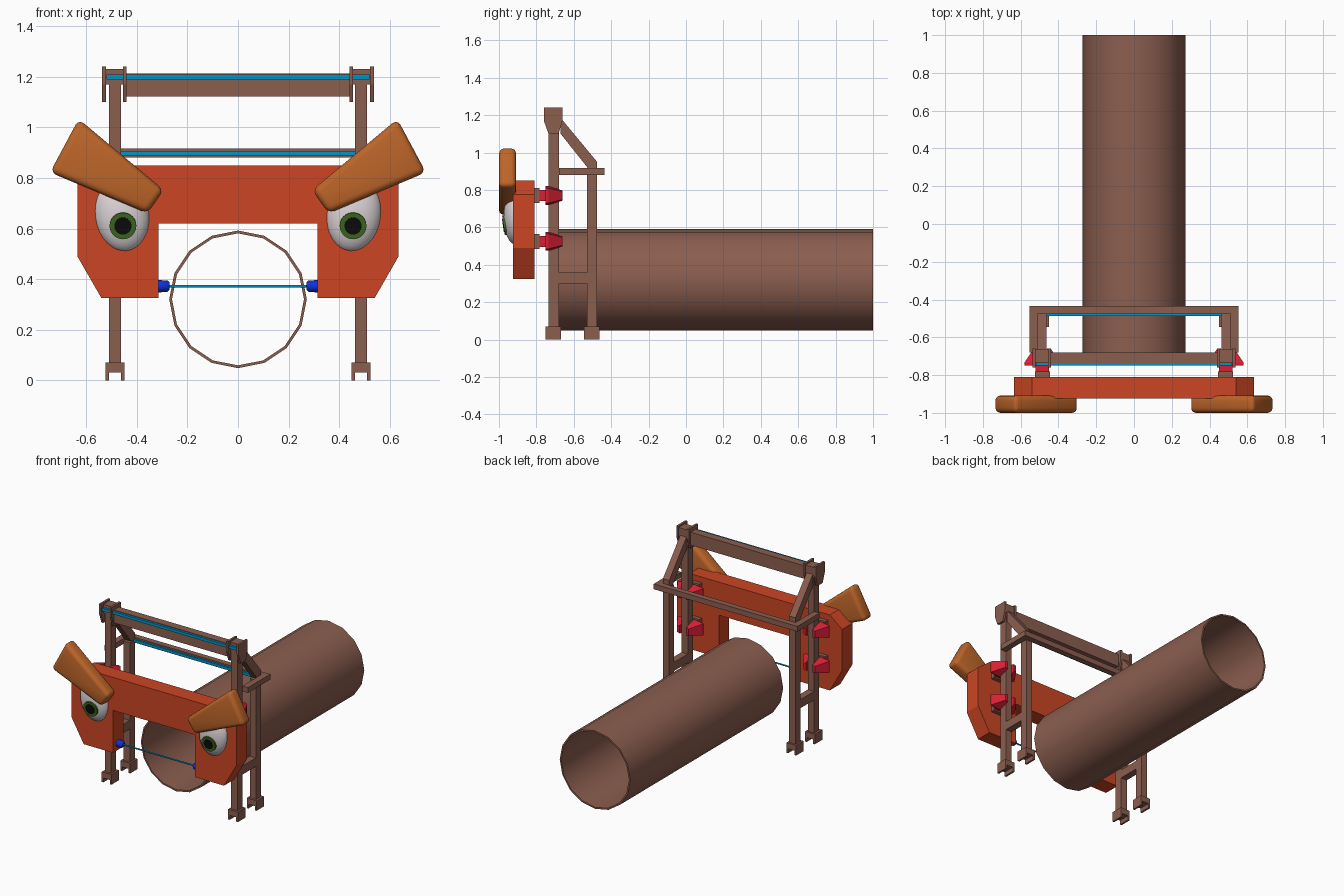
import bpy, bmesh, math
from mathutils import Matrix, Vector

if "Cube" in bpy.data.objects:
    bpy.data.objects.remove(bpy.data.objects["Cube"])


def material(name, r, g, b):
    m = bpy.data.materials.new(name)
    m.diffuse_color = (r, g, b, 1)
    m.use_nodes = True
    m.node_tree.nodes["Principled BSDF"].inputs["Base Color"].default_value = m.diffuse_color
    return m


BROWN = material("brown", 0.26, 0.112, 0.078)
ORANGE = material("orange red", 0.60, 0.06, 0.017)
HORN = material("horn orange", 0.51, 0.13, 0.022)
RED = material("red", 0.68, 0.014, 0.035)
CYAN = material("cyan blue", 0.0, 0.30, 0.60)
BLUE = material("deep blue", 0.005, 0.03, 0.72)
WHITE = material("eye white", 0.72, 0.66, 0.68)
GREEN = material("iris green", 0.05, 0.14, 0.015)
BLACK = material("pupil black", 0.004, 0.004, 0.004)


def finish(name, bm, mat, mirror=False, smooth=None):
    bmesh.ops.recalc_face_normals(bm, faces=bm.faces)
    me = bpy.data.meshes.new(name)
    bm.to_mesh(me)
    bm.free()
    me.materials.append(mat)
    ob = bpy.data.objects.new(name, me)
    bpy.context.collection.objects.link(ob)
    if smooth:
        bpy.ops.object.select_all(action='DESELECT')
        ob.select_set(True)
        bpy.context.view_layer.objects.active = ob
        bpy.ops.object.shade_smooth_by_angle(angle=math.radians(smooth))
    if mirror:
        mod = ob.modifiers.new("mirror", 'MIRROR')
        mod.use_mirror_merge = False
    return ob


def loft(name, rings, mat, closed=False, mirror=False, smooth=None, bevel=0):
    """Skin a list of equal rings; cap the ends unless closed."""
    bm = bmesh.new()
    vs = [[bm.verts.new(p) for p in ring] for ring in rings]
    n = len(vs[0])
    pairs = list(zip(vs, vs[1:])) + ([(vs[-1], vs[0])] if closed else [])
    for a, b in pairs:
        for i in range(n):
            j = (i + 1) % n
            bm.faces.new((a[i], a[j], b[j], b[i]))
    if not closed:
        bm.faces.new(vs[0])
        bm.faces.new(vs[-1])
    if bevel:
        bmesh.ops.recalc_face_normals(bm, faces=bm.faces)
        bmesh.ops.bevel(bm, geom=bm.edges[:], offset=bevel, segments=3,
                        profile=0.5, affect='EDGES')
    return finish(name, bm, mat, mirror, smooth)


def box(name, x, y, z, mat=BROWN, mirror=True):
    rings = [[(x[0], y[0], k), (x[1], y[0], k), (x[1], y[1], k), (x[0], y[1], k)] for k in z]
    return loft(name, rings, mat, mirror=mirror)


def side_plate(name, x, yz, mat=BROWN):
    return loft(name, [[(k, y, z) for y, z in yz] for k in x], mat, mirror=True)


def front_plate(name, y, xz, mat, **kw):
    return loft(name, [[(x, k, z) for x, z in xz] for k in y], mat, **kw)


def disc(name, centre, radius, depth, tilt, mat):
    bm = bmesh.new()
    m = Matrix.Translation(centre) @ Matrix.Rotation(math.radians(90 + tilt), 4, 'X')
    bmesh.ops.create_cone(bm, cap_ends=True, segments=24, radius1=radius,
                          radius2=radius, depth=depth, matrix=m)
    return finish(name, bm, mat, True, 35)


# Open pipe
def circle(r, y):
    return [(r * math.sin(i * math.pi / 8), y, 0.32 + r * math.cos(i * math.pi / 8))
            for i in range(16)]


loft("tunnel_pipe", [circle(0.272, -0.68), circle(0.272, 1), circle(0.261, 1),
                     circle(0.261, -0.68)], BROWN, closed=True, smooth=30)

# Legs, feet and lower braces
PX = (0.462, 0.51)
for part, y, top in (("front", (-0.735, -0.68), 1.18), ("rear", (-0.53, -0.475), 0.90)):
    box(part + "_post", PX, y, (0.04, top))
    fy = (y[0] - 0.015, y[1] + 0.012)
    box(part + "_foot", (0.449, 0.524), fy, (0.03, 0.07))
    box(part + "_foot_inner_flange", (0.449, 0.462), fy, (0, 0.03))
    box(part + "_foot_outer_flange", (0.511, 0.524), fy, (0, 0.03))
box("lower_brace", PX, (-0.68, -0.53), (0.30, 0.36))

# Upper bracket, diagonal braces and beams
bracket = [(-0.76, 1.24), (-0.66, 1.24), (-0.66, 1.17), (-0.682, 1.10),
           (-0.735, 1.10), (-0.76, 1.17)]
for part, x in (("inner", (0.44, 0.455)), ("outer", (0.522, 0.537))):
    side_plate(part + "_bracket_plate", x, bracket)
box("bracket_block", (0.455, 0.522), (-0.735, -0.665), (1.17, 1.23))
side_plate("diagonal_brace", PX,
           [(-0.67, 1.185), (-0.475, 0.95), (-0.475, 0.90), (-0.515, 0.905), (-0.67, 1.10)])
box("top_beam", (-0.44, 0.44), (-0.735, -0.68), (1.123, 1.213), mirror=False)
box("rear_beam", (-0.553, 0.553), (-0.475, -0.435), (0.88, 0.917), mirror=False)
box("side_arm", (0.51, 0.553), (-0.68, -0.475), (0.88, 0.917))
box("top_light_strip", (-0.52, 0.52), (-0.75, -0.735), (1.19, 1.209), CYAN, False)
box("rear_light_strip", (-0.465, 0.465), (-0.488, -0.475), (0.888, 0.907), CYAN, False)

# Face panel
half = [(0.315, 0.62), (0.315, 0.325), (0.54, 0.325), (0.635, 0.49),
        (0.635, 0.775), (0.54, 0.85)]
front_plate("face_panel", (-0.925, -0.81),
            half + [(-x, z) for x, z in reversed(half)], ORANGE)

# Brow horns
front_plate("brow_horn", (-1.0, -0.908),
            [(0.743, 0.822), (0.63, 1.033), (0.293, 0.752), (0.358, 0.66)],
            HORN, mirror=True, smooth=50, bevel=0.026)

# Eyes
bm = bmesh.new()
bmesh.ops.create_uvsphere(
    bm, u_segments=24, v_segments=16, radius=1,
    matrix=Matrix.Translation((0.458, -0.91, 0.655)) @ Matrix.Rotation(math.radians(8), 4, 'Y')
    @ Matrix.Diagonal((0.109, 0.066, 0.148, 1)))
finish("eyeball", bm, WHITE, True, 60)
disc("iris", Vector((0.455, -0.955, 0.613)), 0.053, 0.042, 8, GREEN)
disc("pupil", Vector((0.455, -0.958, 0.6125)), 0.034, 0.042, 8, BLACK)

# Clamps holding the panel to the front posts
for part, z in (("upper", 0.77), ("lower", 0.525)):
    box(part + "_mount_block", (0.445, 0.525), (-0.815, -0.782), (z - 0.04, z + 0.04))
    box(part + "_clamp_stem", (0.45, 0.522), (-0.785, -0.735), (z - 0.03, z + 0.03), RED)
    for side, s in (("inner", -1), ("outer", 1)):
        rings = []
        for y, w, h in ((-0.75, 0.095, 0.05), (-0.735, 0.095, 0.05), (-0.66, 0.045, 0.027)):
            xa, xb = 0.486 + s * 0.025, 0.486 + s * w
            rings.append([(xa, y, z - h), (xb, y, z - h * 0.8),
                          (xb, y, z + h * 0.8), (xa, y, z + h)])
        loft(f"{part}_{side}_clamp_jaw", rings, RED, mirror=True)

# Cable and its end fittings
CY, CZ = -0.87, 0.372


def ring_x(x, r, n=12):
    return [(x, CY + r * math.cos(i * math.tau / n), CZ + r * math.sin(i * math.tau / n))
            for i in range(n)]


loft("cable", [ring_x(-0.28, 0.005), ring_x(0.28, 0.005)], CYAN, smooth=40)
loft("cable_fitting", [ring_x(0.27, 0.014), ring_x(0.278, 0.022), ring_x(0.305, 0.024),
                       ring_x(0.32, 0.024)], BLUE, mirror=True, smooth=40)
